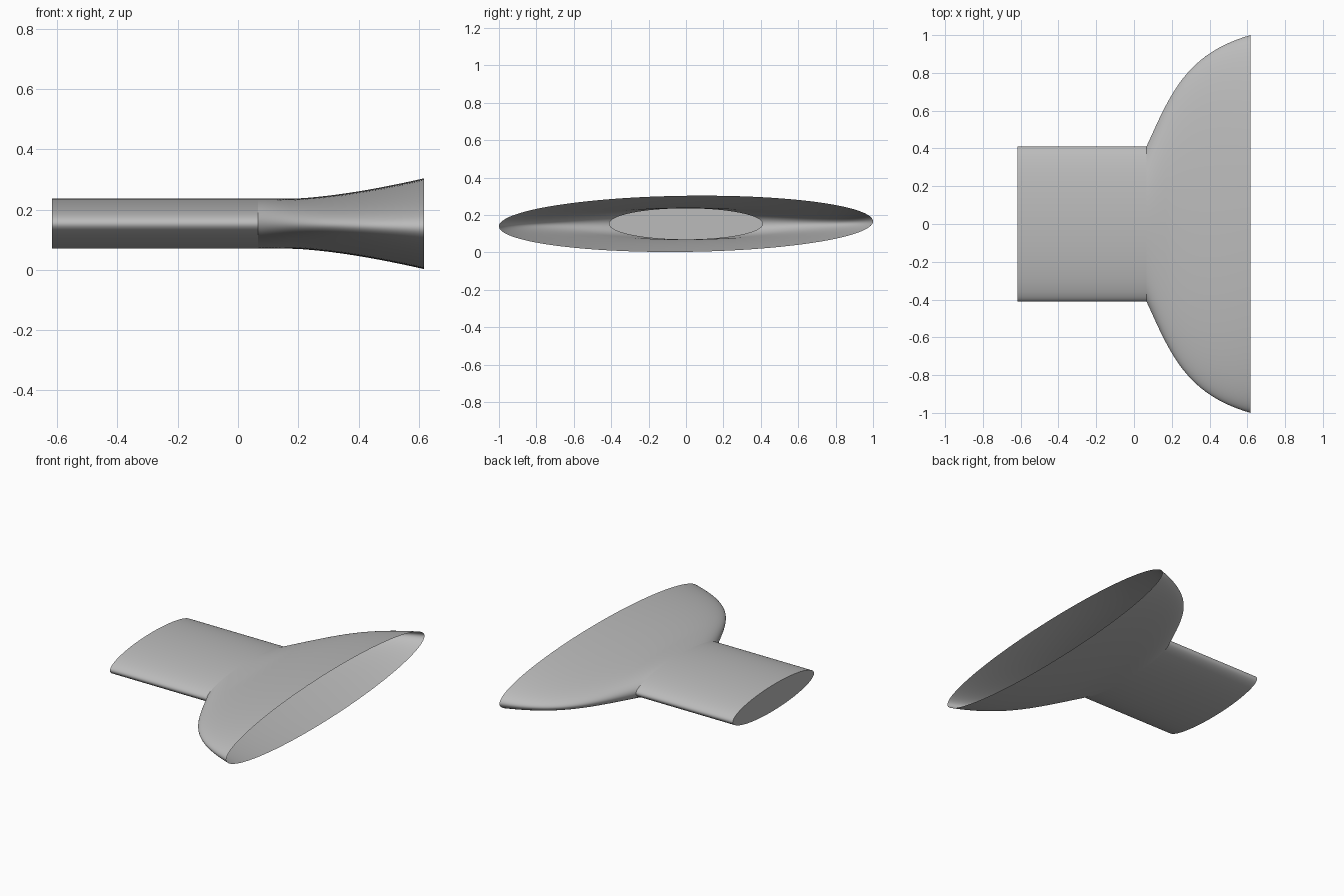
import bpy, bmesh, math

old = bpy.data.objects.get("Cube")
if old:
    bpy.data.objects.remove(old)

GREY = (0.5, 0.5, 0.5, 1)
mat = bpy.data.materials.new("plain grey")
mat.use_nodes = True
mat.diffuse_color = GREY
mat.node_tree.nodes["Principled BSDF"].inputs["Base Color"].default_value = GREY

SIDES = 128
CENTRE_Z = 0.153


def ring(bm, x, half_y, half_z, tilt=0.0):
    """Elliptical section across x, sheared slightly by tilt."""
    verts = []
    for i in range(SIDES):
        a = 2 * math.pi * i / SIDES
        y = half_y * math.cos(a)
        verts.append(bm.verts.new((x, y, CENTRE_Z + half_z * math.sin(a) + tilt * y)))
    return verts


def loft(name, sections, capped=False):
    """Thin skin through a list of sections, optionally closed at the first."""
    bm = bmesh.new()
    rings = [ring(bm, *s) for s in sections]
    for a, b in zip(rings, rings[1:]):
        for i in range(SIDES):
            j = (i + 1) % SIDES
            bm.faces.new((a[i], a[j], b[j], b[i]))
    if capped:
        bm.faces.new(rings[0][::-1])
    # Outward means away from the long axis, or backwards on the cap
    for f in bm.faces:
        f.normal_update()
        c = f.calc_center_median()
        out = f.normal.y * c.y + f.normal.z * (c.z - CENTRE_Z)
        if len(f.verts) > 4:
            out = -f.normal.x
        if out < 0:
            f.normal_flip()
    mesh = bpy.data.meshes.new(name)
    bm.to_mesh(mesh)
    bm.free()
    mesh.materials.append(mat)
    obj = bpy.data.objects.new(name, mesh)
    bpy.context.collection.objects.link(obj)
    bpy.ops.object.select_all(action='DESELECT')
    obj.select_set(True)
    bpy.context.view_layer.objects.active = obj
    bpy.ops.object.shade_smooth_by_angle(angle=math.radians(35))
    return obj


def bezier(p, t):
    s = 1 - t
    return s**3 * p[0] + 3 * s * s * t * p[1] + 3 * s * t * t * p[2] + t**3 * p[3]


# Straight oval duct, closed at its far end
loft("oval_duct", [(-0.617, 0.41, 0.083), (0.066, 0.41, 0.083)], capped=True)

# Open flared mouth: wide sideways flare, gentle flare in height
STEPS = 32
flare = []
for k in range(STEPS + 1):
    t = k / STEPS
    x = bezier((0.066, 0.19, 0.27, 0.617), t)
    u = (x - 0.066) / 0.551
    width = bezier((0.41, 0.68, 0.9, 1.0), t)
    height = 0.083 + 0.067 * max(0.0, (u - 0.2) / 0.8) ** 1.5
    flare.append((x, width, height, 0.013 * u))
loft("flared_mouth", flare)
